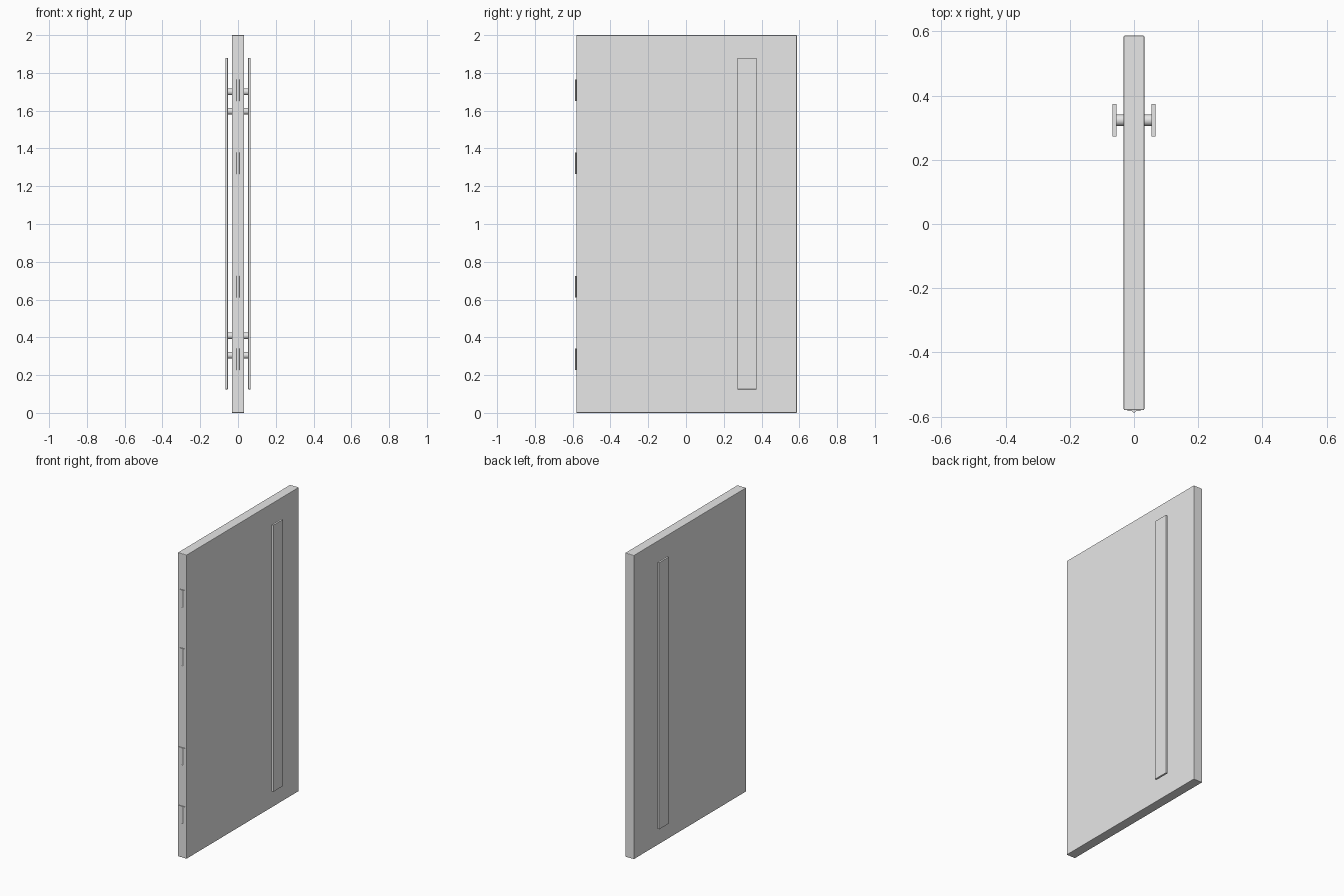
import bpy, bmesh
from mathutils import Matrix, Vector

cube = bpy.data.objects.get("Cube")
if cube:
    bpy.data.objects.remove(cube, do_unlink=True)

# Single plain grey finish
grey = bpy.data.materials.new("light_grey")
grey.use_nodes = True
colour = (0.8, 0.8, 0.8, 1)
grey.diffuse_color = colour
grey.node_tree.nodes["Principled BSDF"].inputs["Base Color"].default_value = colour


def finish(name, bm, bevel=0):
    mesh = bpy.data.meshes.new(name)
    bm.to_mesh(mesh)
    bm.free()
    mesh.materials.append(grey)
    obj = bpy.data.objects.new(name, mesh)
    bpy.context.collection.objects.link(obj)
    if bevel:
        mod = obj.modifiers.new("soft_edges", "BEVEL")
        mod.width = bevel
        mod.segments = 2
    return obj


def box(name, low, high, bevel=0):
    low, high = Vector(low), Vector(high)
    bm = bmesh.new()
    bmesh.ops.create_cube(bm, size=1)
    bmesh.ops.scale(bm, vec=high - low, verts=bm.verts)
    bmesh.ops.translate(bm, vec=(low + high) / 2, verts=bm.verts)
    return finish(name, bm, bevel)


def rod(name, centre, radius, length, axis):
    turn = Matrix.Rotation(1.5708, 4, "Y") if axis == "X" else Matrix()
    bm = bmesh.new()
    bmesh.ops.create_cone(bm, cap_ends=True, segments=24, radius1=radius,
                          radius2=radius, depth=length,
                          matrix=Matrix.Translation(centre) @ turn)
    for face in bm.faces:
        face.smooth = len(face.verts) == 4
    for edge in bm.edges:
        edge.smooth = all(f.smooth for f in edge.link_faces)
    return finish(name, bm)


# Door slab
box("door_panel", (-0.032, -0.58, 0), (0.032, 0.587, 2), bevel=0.003)

# Long flat pull handle on each face, held by paired posts
for side, sign in (("left", 1), ("right", -1)):
    inner, outer = sorted((sign * 0.054, sign * 0.067))
    box(side + "_handle_bar", (inner, 0.272, 0.125), (outer, 0.374, 1.88), bevel=0.001)
    for i, z in enumerate((0.305, 0.408, 1.597, 1.7)):
        rod(f"{side}_handle_post_{i + 1}", (sign * 0.042, 0.323, z), 0.018, 0.026, "X")

# Hinges on the front edge: two leaves and a barrel
for i, z in enumerate((0.283, 0.668, 1.322, 1.707)):
    box(f"hinge_leaf_{i + 1}", (-0.021, -0.583, z - 0.057), (0.021, -0.578, z + 0.057))
    rod(f"hinge_barrel_{i + 1}", (0, -0.579, z), 0.008, 0.114, "Z")
